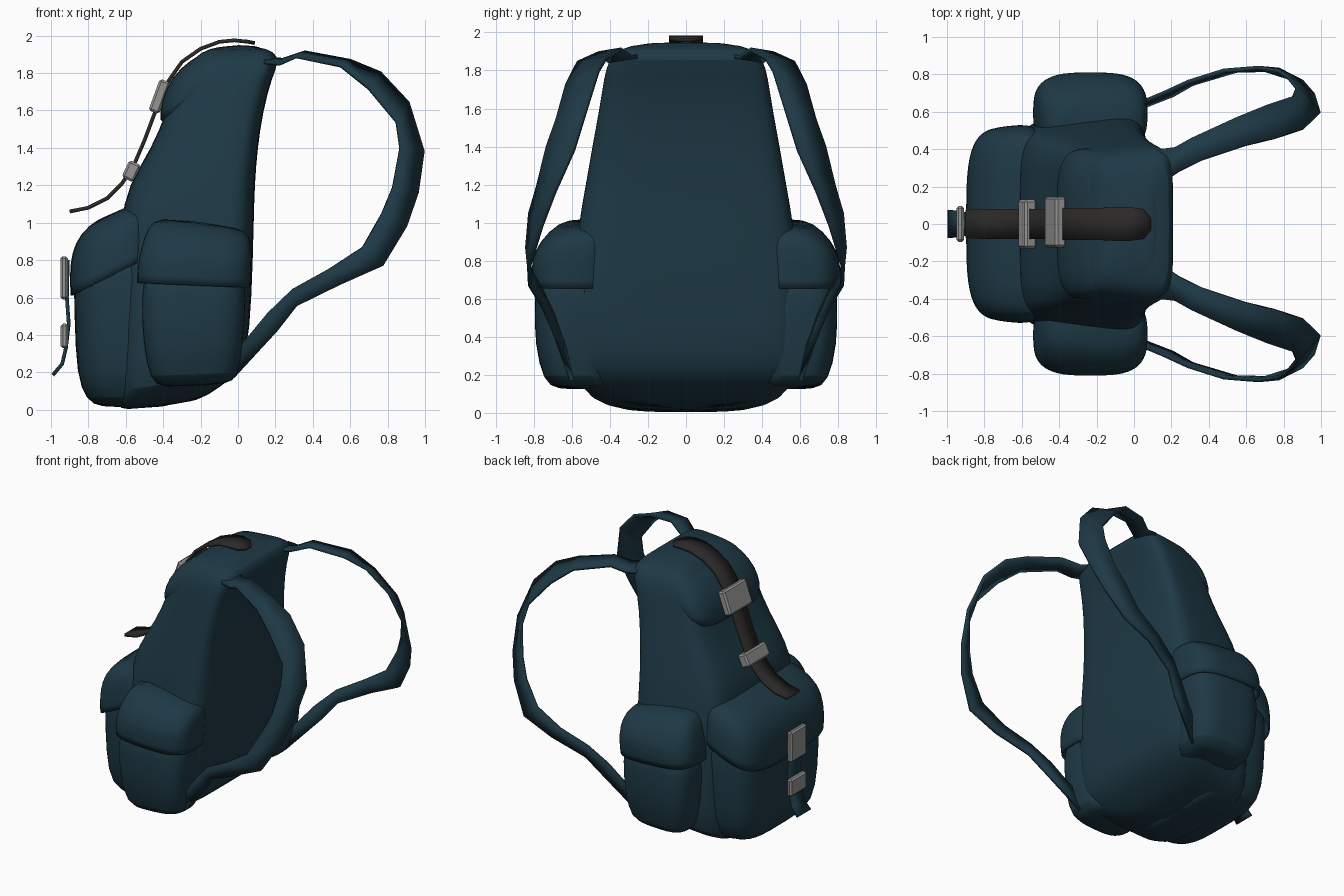
import bpy, bmesh, math


def material(name, rgb):
    m = bpy.data.materials.new(name)
    m.diffuse_color = (*rgb, 1)
    return m


TEAL = material("dark teal fabric", (0.013, 0.041, 0.060))
DARK = material("dark brown webbing", (0.024, 0.022, 0.021))
GREY = material("grey buckle", (0.30, 0.30, 0.29))


def finish(name, bm, mat, subsurf=0, thick=0, mirror=False, angle=40):
    bmesh.ops.recalc_face_normals(bm, faces=bm.faces)
    mesh = bpy.data.meshes.new(name)
    bm.to_mesh(mesh)
    bm.free()
    ob = bpy.data.objects.new(name, mesh)
    bpy.context.collection.objects.link(ob)
    mesh.materials.append(mat)
    bpy.ops.object.select_all(action='DESELECT')
    ob.select_set(True)
    bpy.context.view_layer.objects.active = ob
    bpy.ops.object.shade_smooth_by_angle(angle=math.radians(angle))
    if subsurf:
        ob.modifiers.new("smooth", 'SUBSURF').levels = subsurf
        ob.modifiers["smooth"].render_levels = subsurf
    if thick:
        s = ob.modifiers.new("thickness", 'SOLIDIFY')
        s.thickness, s.offset = thick, 0
    if mirror:
        ob.modifiers.new("other side", 'MIRROR').use_axis = (False, True, False)
    return ob


def loft(name, rings, mat=TEAL, p=4, taper=0.0, open_bottom=False, mirror=False):
    """Rings: (x0, x1, y0, y1, z, x tilt); rounded-rectangle sections."""
    bm, n, loops = bmesh.new(), 28, []
    for x0, x1, y0, y1, z, tilt in rings:
        loop = []
        for i in range(n):
            a = 2 * math.pi * (i + 0.5) / n
            u = math.copysign(abs(math.cos(a)) ** (2 / p), math.cos(a))
            v = math.copysign(abs(math.sin(a)) ** (2 / p), math.sin(a))
            v *= 1 - taper * (1 - u) / 2
            loop.append(bm.verts.new(((x0 + x1) / 2 + u * (x1 - x0) / 2,
                                      (y0 + y1) / 2 + v * (y1 - y0) / 2, z + tilt * u)))
        loops.append(loop)
    for a, b in zip(loops, loops[1:]):
        for i in range(n):
            j = (i + 1) % n
            bm.faces.new((a[i], a[j], b[j], b[i]))
    bm.faces.new(loops[-1])
    if not open_bottom:
        bm.faces.new(loops[0])
    return finish(name, bm, mat, 1, 0.012 if open_bottom else 0, mirror)


def sym(rows):
    return [(x0, x1, -w, w, z, t) for x0, x1, w, z, t in rows]


def ribbon(name, pairs, mat, thick=0.02, mirror=False):
    bm = bmesh.new()
    rows = [[bm.verts.new(c) for c in pair] for pair in pairs]
    for (a, b), (c, d) in zip(rows, rows[1:]):
        bm.faces.new((a, b, d, c))
    return finish(name, bm, mat, 0, thick, mirror, 35)


def plate(name, centre, size, lean):
    bm = bmesh.new()
    bmesh.ops.create_cube(bm, size=1)
    bmesh.ops.scale(bm, vec=size, verts=bm.verts)
    bmesh.ops.bevel(bm, geom=bm.edges[:], offset=0.012, segments=1, affect='EDGES')
    ob = finish(name, bm, GREY, angle=30)
    ob.location = centre
    ob.rotation_euler.y = math.radians(lean)


# Main bag: flat back panel, leaning front, rounded top
loft("main_bag", sym([
    (-0.62, -0.22, 0.26, 0.015, 0.02), (-0.64, -0.10, 0.50, 0.07, 0.05),
    (-0.64, -0.01, 0.61, 0.135, 0.05), (-0.64, 0.05, 0.635, 0.27, 0.02),
    (-0.64, 0.075, 0.635, 0.6, 0),
    (-0.63, 0.085, 0.59, 1.0, 0), (-0.59, 0.09, 0.55, 1.2, 0),
    (-0.46, 0.105, 0.515, 1.4, 0), (-0.38, 0.135, 0.475, 1.6, 0),
    (-0.34, 0.18, 0.45, 1.76, 0.01), (-0.27, 0.22, 0.425, 1.85, 0.01),
    (-0.20, 0.20, 0.37, 1.915, 0), (-0.10, 0.10, 0.24, 1.945, 0)]), p=5.5, taper=0.14)

# Lid folded over the front of the bag
loft("top_lid", sym([
    (-0.42, -0.05, 0.40, 1.62, 0.14), (-0.42, 0.02, 0.41, 1.70, 0.10),
    (-0.39, 0.08, 0.40, 1.78, 0.06), (-0.31, 0.13, 0.37, 1.86, 0.03),
    (-0.20, 0.15, 0.32, 1.915, 0.01), (-0.08, 0.09, 0.20, 1.95, 0)]), p=4)

# Front pocket and its flap
loft("front_pocket", sym([
    (-0.74, -0.36, 0.30, 0.01, 0), (-0.81, -0.34, 0.45, 0.05, 0),
    (-0.865, -0.33, 0.515, 0.18, 0), (-0.875, -0.33, 0.53, 0.5, 0),
    (-0.88, -0.33, 0.53, 0.72, 0), (-0.865, -0.36, 0.51, 0.88, 0.03)]), p=3.8, taper=0.09)
loft("front_pocket_flap", sym([
    (-0.89, -0.45, 0.545, 0.72, 0.11), (-0.895, -0.45, 0.545, 0.81, 0.09),
    (-0.885, -0.45, 0.53, 0.92, 0.08), (-0.84, -0.45, 0.50, 1.005, 0.07),
    (-0.75, -0.48, 0.41, 1.07, 0.05)]), p=3.8, taper=0.09, open_bottom=True)

# Side pockets and flaps
loft("side_pockets", [
    (-0.41, -0.05, 0.40, 0.68, 0.125, 0.01), (-0.47, 0.0, 0.39, 0.75, 0.165, 0.01),
    (-0.51, 0.03, 0.39, 0.795, 0.35, 0), (-0.52, 0.045, 0.39, 0.80, 0.6, 0),
    (-0.50, 0.04, 0.39, 0.78, 0.80, 0)], p=3.2, mirror=True)
loft("side_pocket_flaps", [
    (-0.535, 0.06, 0.39, 0.80, 0.665, -0.012), (-0.535, 0.065, 0.39, 0.81, 0.75, -0.01),
    (-0.515, 0.07, 0.39, 0.795, 0.85, -0.01), (-0.48, 0.06, 0.39, 0.72, 0.945, -0.025),
    (-0.43, 0.02, 0.39, 0.63, 1.0, -0.03)], p=3.2, open_bottom=True, mirror=True)

# Shoulder straps: outer edge and inner edge of a twisting band
ribbon("shoulder_straps", [
    ((0.14, 0.21, 1.88), (0.14, 0.40, 1.86)), ((0.24, 0.28, 1.87), (0.22, 0.41, 1.85)),
    ((0.36, 0.34, 1.91), (0.31, 0.46, 1.89)), ((0.60, 0.42, 1.865), (0.55, 0.57, 1.84)),
    ((0.76, 0.46, 1.80), (0.70, 0.63, 1.72)), ((0.91, 0.51, 1.64), (0.85, 0.68, 1.54)),
    ((0.99, 0.59, 1.38), (0.87, 0.73, 1.40)), ((0.96, 0.69, 1.16), (0.83, 0.78, 1.19)),
    ((0.90, 0.76, 0.98), (0.77, 0.82, 1.05)), ((0.775, 0.825, 0.77), (0.665, 0.835, 0.87)),
    ((0.55, 0.82, 0.67), (0.48, 0.82, 0.75)), ((0.315, 0.75, 0.555), (0.29, 0.76, 0.645)),
    ((0.21, 0.69, 0.42), (0.16, 0.70, 0.52)), ((-0.02, 0.60, 0.17), (-0.03, 0.62, 0.29))],
    TEAL, 0.022, True)


def band(name, path, mat):
    ribbon(name, [((x, -w, z), (x, w, z)) for x, z, w in path], mat)


# Dark webbing strap over the lid
band("lid_strap", [
    (0.09, 1.96, 0.03), (0.05, 1.968, 0.08), (-0.02, 1.975, 0.09), (-0.10, 1.967, 0.09),
    (-0.20, 1.93, 0.085), (-0.30, 1.86, 0.085), (-0.37, 1.76, 0.085), (-0.44, 1.60, 0.08),
    (-0.50, 1.44, 0.08), (-0.56, 1.30, 0.08), (-0.62, 1.21, 0.08), (-0.70, 1.13, 0.08),
    (-0.80, 1.08, 0.08), (-0.90, 1.06, 0.075)], DARK)
plate("lid_buckle_upper", (-0.42, 0.01, 1.675), (0.06, 0.27, 0.18), 20)
plate("lid_buckle_lower", (-0.57, 0, 1.275), (0.07, 0.26, 0.10), 25)

# Front pocket strap with two buckles and a loose tail
band("pocket_strap", [
    (-0.91, 0.80, 0.065), (-0.915, 0.60, 0.065), (-0.905, 0.46, 0.065),
    (-0.92, 0.33, 0.065), (-0.94, 0.245, 0.07), (-0.99, 0.185, 0.075)], TEAL)
plate("pocket_buckle_upper", (-0.93, 0, 0.705), (0.04, 0.19, 0.23), 0)
plate("pocket_buckle_lower", (-0.928, 0, 0.395), (0.04, 0.19, 0.13), 0)
